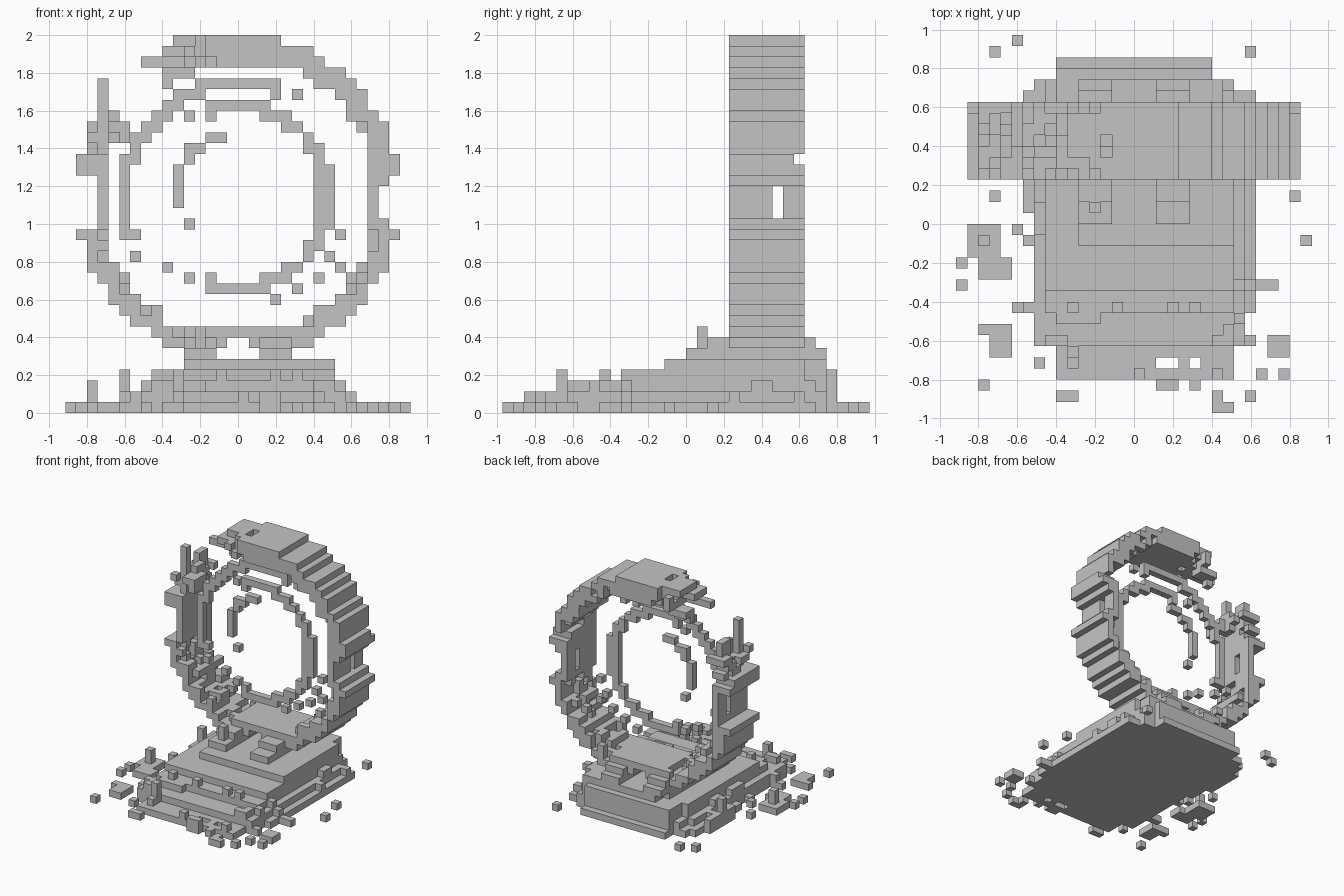
import bpy
import bmesh
import math
import random
from mathutils import Vector

random.seed(7)
cube = bpy.data.objects.get("Cube")
if cube:
    bpy.data.objects.remove(cube)

UNIT = 2 / 35          # edge of one block
HUB = 20               # ring centre height in blocks
DEPTH = range(4, 11)   # ring depth in blocks
MID = 6                # layer of the thin arcs

stone = bpy.data.materials.new("grey stone")
stone.use_nodes = True
grey = (0.55, 0.55, 0.55, 1)
stone.diffuse_color = grey
stone.node_tree.nodes["Principled BSDF"].inputs["Base Color"].default_value = grey

AXES = [Vector(v) for v in ((1, 0, 0), (0, 1, 0), (0, 0, 1))]


def build(name, cells):
    """Skin a set of block cells with only its exposed square faces."""
    bm = bmesh.new()
    corners = {}

    def corner(p):
        key = tuple(round(v) for v in p)
        if key not in corners:
            corners[key] = bm.verts.new(Vector(key) * UNIT)
        return corners[key]

    for cell in sorted(cells):
        base = Vector(cell)
        for a in range(3):
            u, v = AXES[(a + 1) % 3], AXES[(a + 2) % 3]
            for side in (0, 1):
                near = base + AXES[a] * (2 * side - 1)
                if tuple(int(n) for n in near) in cells:
                    continue
                o = base + AXES[a] * side
                loop = [o, o + u, o + u + v, o + v]
                bm.faces.new([corner(p) for p in (loop if side else loop[::-1])])
    mesh = bpy.data.meshes.new(name)
    bm.to_mesh(mesh)
    bm.free()
    mesh.materials.append(stone)
    obj = bpy.data.objects.new(name, mesh)
    bpy.context.collection.objects.link(obj)


def box(x, y, z):
    """All cells between inclusive bounds."""
    return {(i, j, k) for i in range(x[0], x[1] + 1)
            for j in range(y[0], y[1] + 1) for k in range(z[0], z[1] + 1)}


def radius(x, z):
    return math.hypot(x + 0.5, z + 0.5 - HUB)


def annulus(inner, outer, layers, keep):
    """Cells of a flat ring, filtered by a rule on the front plane."""
    return {(x, y, z) for x in range(-16, 16) for z in range(5, 35) for y in layers
            if inner <= radius(x, z) <= outer and keep(x, z)}


# Stepped base with clipped corners
base = box((-7, 8), (-14, -12), (0, 0)) | box((-9, 9), (-11, -9), (0, 0))
base |= box((-9, 10), (-8, 1), (0, 0)) | box((-10, 10), (2, 11), (0, 0))
base |= box((-9, 8), (12, 12), (0, 0)) | box((-7, 6), (13, 14), (0, 0))
base -= box((2, 3), (-13, -13), (0, 0)) | box((5, 5), (-13, -13), (0, 0))
for z, left, right, front in ((1, -9, 9, -11), (2, -8, 8, -8), (3, -8, 8, -6), (4, -5, 8, -2)):
    base |= box((left, right), (front, 10), (z, z))
    base |= box((left + 1, right - 1), (11, 12), (z, z))
    if z < 4:
        base |= box((-7, 6), (13, 13), (z, z))
build("stepped_base", base)

# Feet between base and ring
feet = set()
for x in ((-5, -3), (2, 4)):
    feet |= box(x, (0, 12), (5, 5)) | box(x, (2, 11), (6, 6))
feet |= box((-4, -4), (1, 1), (5, 7))
build("ring_feet", feet)


# Thick outer ring with recessed sides, broken at one upper side
def outer_shape(x, z):
    rise = abs(z + 0.5 - HUB)
    if x in (-15, 14):
        return z in (16, 22, 23)
    if z == 5:
        return x in (-5, -4, -3, 2, 3, 4)
    if z == 6 and x in (-1, 0):
        return False
    if (x == -14 and 17 <= z <= 21) or (x == 13 and 18 <= z <= 20):
        return False
    if radius(x, z) < 12.9 and max(abs(x + 0.5), rise) < 12.5:
        return False
    return not (x < -5 and z > 26)


ring = annulus(12, 15, DEPTH, outer_shape)
ring -= box((-15, 14), (8, 8), (18, 20)) | box((-15, 14), (10, 10), (23, 23))
crumbled = set()
for x, y, z in sorted(ring):
    broken_end = (x < -9 and z > 23) or (x < -2 and z > 30)
    porous = radius(x, z) < 13.8 and abs(x) > 4 and abs(z - HUB) > 3
    if (broken_end or porous) and random.random() < 0.4:
        crumbled.add((x, y, z))
build("outer_ring", ring - crumbled)

# Ragged ends around the break
ragged = box((-13, -13), (5, 5), (25, 30)) | box((-13, -13), (8, 9), (25, 28))
ragged |= box((-12, -12), (6, 7), (25, 27)) | box((-11, -11), (4, 6), (25, 26))
ragged |= box((-9, -5), (6, 6), (32, 32)) | box((-7, -5), (8, 9), (31, 31))
ragged |= box((-7, -6), (5, 7), (33, 33)) | box((-6, -4), (6, 9), (34, 34))
ragged |= box((-7, -7), (8, 8), (30, 31))
build("ragged_ends", ragged)

# Thin inner arcs
build("middle_arc", annulus(9.9, 11.15, [MID], lambda x, z: x < 4 and z > 15 and x + z < 34))
build("inner_arc", annulus(7.4, 9, [MID - 1], lambda x, z: x > 5 or (
    x > -4 and radius(x, z) > 7.9)))
build("swirl", annulus(5.2, 6.4, [MID], lambda x, z: x < -1 and z > 18))

# Floating blocks in the opening
floating = {(x, MID, z) for x, z in (
    (-5, 17), (-7, 13), (-5, 12), (3, 10), (5, 29), (-5, 27), (9, 16), (-10, 14),
    (8, 14), (9, 13), (7, 12), (5, 11))}
build("floating_blocks", floating)

# Rubble lying on the steps
tops = {}
for x, y, z in base:
    tops[x, y] = max(z, tops.get((x, y), 0))
step_rubble = set()
for (x, y), z in sorted(tops.items()):
    chance = 0.2 if abs(x) > 6 else 0.04
    if z < 3 and y < 13 and random.random() < chance:
        step_rubble.add((x, y, z + 1))
step_rubble |= box((-6, -6), (-12, -12), (1, 3)) | box((-7, -4), (-9, -9), (2, 2))
step_rubble |= box((-11, -11), (-8, -8), (0, 0)) | box((-10, -10), (-8, -8), (0, 1))
build("step_rubble", step_rubble)

# Scattered blocks on the ground
scatter = {(x, y, 0) for x, y in (
    (-11, 16), (-13, 15), (10, 15), (-13, 2), (14, 2), (15, -2), (-16, -4), (-16, -6),
    (-14, -15), (-9, -13), (13, -14), (11, -14), (10, -11), (7, -16), (10, -16),
    (5, -15), (-10, 1), (-11, -1), (-10, -2))}
for x, y, z in (((-15, -13), (-3, -1), 0), ((-14, -12), (-5, -4), 0), ((-14, -14), (-2, -2), 2),
                ((-14, -12), (-10, -10), 0), ((-13, -12), (-12, -11), 0), ((-7, -6), (-16, -16), 0),
                ((11, 12), (-6, -6), 0), ((12, 13), (-12, -11), 0), ((7, 8), (-17, -17), 0),
                ((2, 3), (-15, -15), 1), ((-11, -11), (4, 9), 1), ((-11, -11), (6, 6), 3)):
    scatter |= box(x, y, (0, z))
build("scattered_blocks", scatter)
